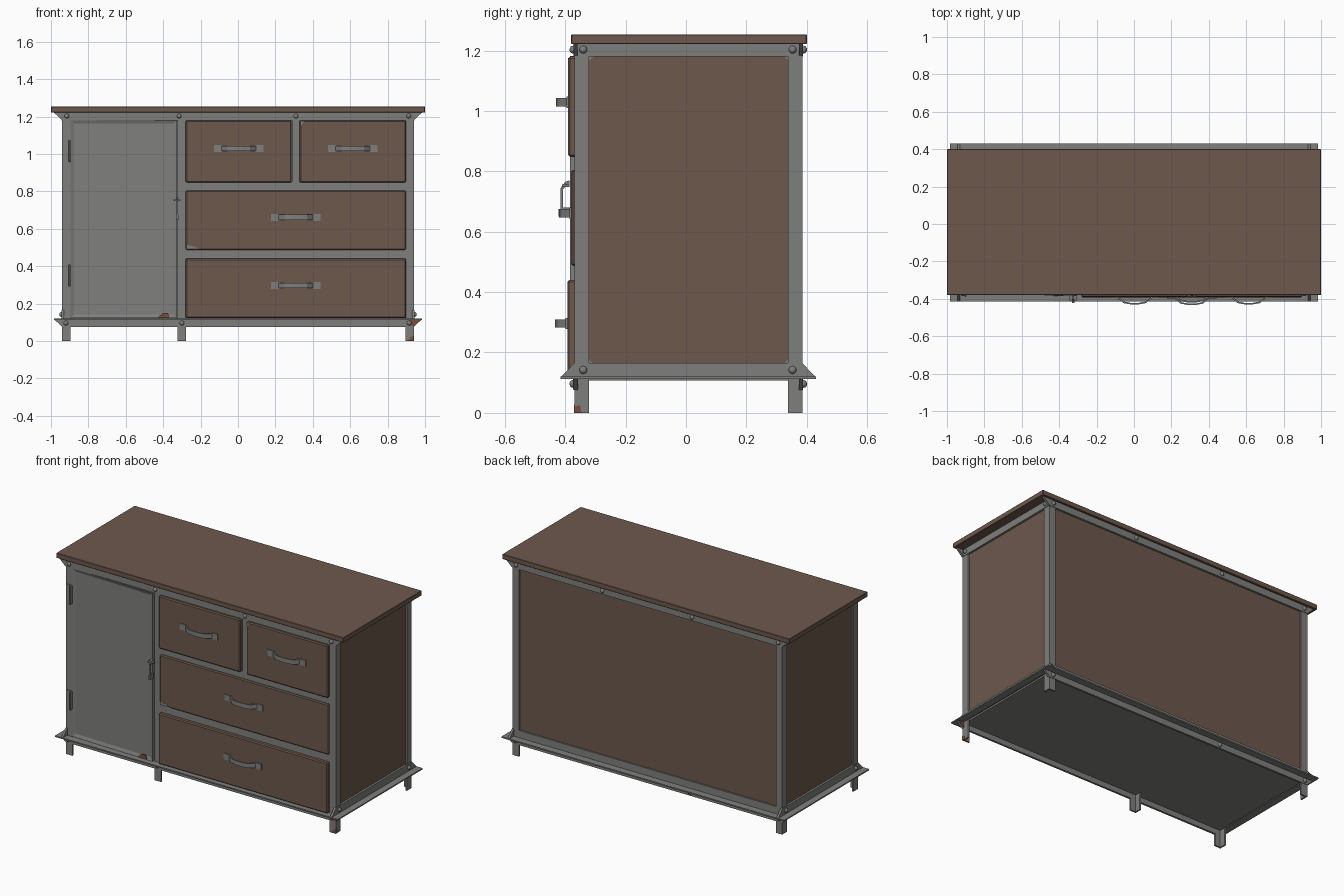
import bpy, bmesh, math
from mathutils import Vector, Matrix

if "Cube" in bpy.data.objects:
    bpy.data.objects.remove(bpy.data.objects["Cube"])


def material(name, rgb):
    m = bpy.data.materials.new(name)
    m.diffuse_color = (*rgb, 1)
    m.use_nodes = True
    m.node_tree.nodes["Principled BSDF"].inputs["Base Color"].default_value = m.diffuse_color
    return m


WOOD = material("brown wood", (0.152, 0.098, 0.073))
STEEL = material("grey steel", (0.212, 0.212, 0.206))
RUST = material("rust brown", (0.19, 0.075, 0.04))


def finish(name, bm, mat, bevel=0.0):
    bmesh.ops.recalc_face_normals(bm, faces=bm.faces)
    me = bpy.data.meshes.new(name)
    bm.to_mesh(me)
    bm.free()
    me.materials.append(mat)
    ob = bpy.data.objects.new(name, me)
    bpy.context.collection.objects.link(ob)
    if bevel:
        mod = ob.modifiers.new("bevel", 'BEVEL')
        mod.width = bevel
        mod.segments = 1
    return ob


def prism(name, pts, axis, lo, hi, mat, bevel=0.0):
    """Extrude a 2D outline along an axis (outline uses the other two axes in order)."""
    def place(p, t):
        v = list(p)
        v.insert(axis, t)
        return v
    bm = bmesh.new()
    a = [bm.verts.new(place(p, lo)) for p in pts]
    b = [bm.verts.new(place(p, hi)) for p in pts]
    bm.faces.new(a)
    bm.faces.new(b[::-1])
    for i in range(len(pts)):
        j = (i + 1) % len(pts)
        bm.faces.new((a[i], b[i], b[j], a[j]))
    return finish(name, bm, mat, bevel)


def box(name, x0, x1, y0, y1, z0, z1, mat, bevel=0.0):
    return prism(name, [(x0, y0), (x1, y0), (x1, y1), (x0, y1)], 2, z0, z1, mat, bevel)


def bolt(x, y, z, axis, r=0.013):
    bm = bmesh.new()
    s = [r, r, r]
    s[axis] = 0.012
    bmesh.ops.create_uvsphere(bm, u_segments=10, v_segments=6, radius=1)
    bm.transform(Matrix.Translation((x, y, z)) @ Matrix.Diagonal((*s, 1)))
    for f in bm.faces:
        f.smooth = True
    finish("bolt", bm, STEEL)


X, YF, YB, T, W = 0.94, -0.37, 0.385, 0.01, 0.045   # frame extents, steel thickness, width

# Wooden top
box("top_board", -1, 1, -0.38, 0.40, 1.222, 1.253, WOOD, 0.002)

# Angle-iron corner posts, running down into the legs
for sx in (-1, 1):
    for y, inward, part in ((YF, 1, "front"), (YB, -1, "back")):
        a, b = sx * X, y
        c, d = sx * (X - W), y + inward * (W + 0.003)
        prism(part + "_post", [(a, b), (c, b), (c, b + inward * T), (a - sx * T, b + inward * T),
                               (a - sx * T, d), (a, d)], 2, 0, 1.22, STEEL)

# Middle front post with its leg
prism("middle_post", [(-0.323, YF), (-0.278, YF), (-0.278, YF + T), (-0.313, YF + T),
                      (-0.313, YF + W), (-0.323, YF + W)], 2, 0, 1.2, STEEL)

# Front cross rails and divider between the upper drawers
for z0, z1 in ((0.80, 0.85), (0.44, 0.488)):
    box("drawer_rail", -0.28, 0.90, YF + 0.001, YF + 0.035, z0, z1, STEEL)
box("drawer_divider", 0.288, 0.33, YF + 0.001, YF + 0.035, 0.85, 1.19, STEEL)

# Top and bottom rails on front and back, with tapered ends
for y0, y1, part in ((YF - 0.003, YF + T, "front"), (YB - T, YB + 0.003, "back")):
    prism(part + "_top_rail", [(-0.985, 1.222), (0.985, 1.222), (X, 1.18), (-X, 1.18)],
          1, y0, y1, STEEL)
    prism(part + "_bottom_rail", [(-0.985, 0.118), (0.985, 0.118), (X, 0.075), (-X, 0.075)],
          1, y0, y1, STEEL)
box("back_lower_strip", -0.9, 0.9, YB - T, YB, 0.115, 0.165, STEEL)

# Bottom flanges, mitred at the corners
for yi, yo, part in ((YF, -0.415, "front"), (YB, 0.43, "back")):
    prism(part + "_flange", [(-X, yi), (X, yi), (0.985, yo), (-0.985, yo)], 2, 0.112, 0.12, STEEL)
for sx in (-1, 1):
    prism("side_flange", [(sx * X, YF), (sx * X, YB), (sx * 0.985, 0.43), (sx * 0.985, -0.415)],
          2, 0.112, 0.12, STEEL)
    xs = sorted((sx * (X - T), sx * (X + 0.003)))
    prism("side_bottom_rail", [(-0.415, 0.118), (0.43, 0.118), (YB, 0.165), (YF, 0.165)],
          0, xs[0], xs[1], STEEL)
    box("side_top_rail", *xs, YF, YB, 1.18, 1.222, STEEL)
    # Wooden side panel with clipped corners, over a steel backing
    xp = sorted((sx * 0.905, sx * 0.928))
    prism("side_panel", [(-0.323, 0.18), (-0.305, 0.16), (0.322, 0.16), (0.34, 0.18),
                         (0.34, 1.165), (0.325, 1.182), (-0.305, 1.182), (-0.323, 1.165)],
          0, xp[0], xp[1], WOOD)
    xb = sorted((sx * 0.90, sx * 0.924))
    box("side_backing", *xb, YF + T, YB - T, 0.12, 1.21, STEEL)

# Back panel and floor
box("back_panel", -0.915, 0.915, YB - 0.028, YB - 0.011, 0.12, 1.21, WOOD)
box("floor", -0.93, 0.93, YF + T, YB - T, 0.108, 0.119, STEEL)
box("drawer_backing", -0.30, 0.91, YF + 0.02, YF + 0.03, 0.12, 1.2, STEEL)


def handle(x, y, z):
    """Bowed strap handle with two mounting tabs."""
    outer = [(-0.10, 0.0), (-0.06, -0.033), (-0.02, -0.04), (0.02, -0.04), (0.06, -0.033), (0.10, 0.0)]
    inner = [(0.088, 0.0), (0.056, -0.025), (0.02, -0.032), (-0.02, -0.032), (-0.056, -0.025), (-0.088, 0.0)]
    prism("drawer_handle", [(x + a, y + b) for a, b in outer + inner], 2, z - 0.014, z + 0.014, STEEL)
    for s in (-1, 1):
        box("handle_tab", x + s * 0.11 - 0.022, x + s * 0.11 + 0.022, y - 0.006, y + 0.002,
            z - 0.019, z + 0.019, STEEL)


# Drawer fronts: x0, x1, z0, z1, front face y
for x0, x1, z0, z1, y in ((-0.28, 0.287, 0.848, 1.18, -0.39), (0.33, 0.898, 0.848, 1.18, -0.39),
                          (-0.28, 0.898, 0.487, 0.805, -0.38), (-0.28, 0.898, 0.122, 0.44, -0.393)):
    box("drawer_front", x0, x1, y, YF + 0.02, z0, z1, WOOD, 0.006)
    handle((x0 + x1) / 2, y, (z0 + z1) / 2 + 0.015)

# Steel door with a recessed panel, very slightly ajar
bm = bmesh.new()
bmesh.ops.create_cube(bm, size=1)
bm.transform(Matrix.Translation((0.285, 0.009, 0.652)) @ Matrix.Diagonal((0.57, 0.018, 1.06, 1)))
bm.normal_update()
front = [f for f in bm.faces if f.normal.y < -0.9]
bmesh.ops.inset_region(bm, faces=front, thickness=0.028)
bmesh.ops.translate(bm, verts=front[0].verts, vec=(0, 0.008, 0))
door = finish("door", bm, STEEL)
door.location = (-0.896, -0.37, 0)
door.rotation_euler.z = -math.radians(1.5)
box("door_backing", -0.90, -0.31, YF + 0.028, YF + 0.036, 0.12, 1.2, STEEL)

# Hinges and door latch
for z in (1.015, 0.35):
    box("hinge_knuckle", -0.906, -0.895, -0.39, -0.365, z - 0.058, z + 0.058, STEEL, 0.003)
    box("hinge_leaf", -0.935, -0.90, -0.374, -0.368, z - 0.058, z + 0.058, STEEL)
prism("latch_handle", [(-0.385, 0.77), (-0.40, 0.765), (-0.415, 0.745), (-0.415, 0.67), (-0.385, 0.67),
                       (-0.385, 0.68), (-0.407, 0.68), (-0.407, 0.74), (-0.397, 0.752), (-0.385, 0.755)],
      0, -0.33, -0.32, STEEL)
box("latch_bar", -0.345, -0.308, -0.41, -0.385, 0.748, 0.757, STEEL)
box("latch_foot", -0.331, -0.319, -0.422, -0.38, 0.65, 0.675, STEEL)

# Bolts on all rails
for x in (-0.915, -0.315, 0.31, 0.912):
    bolt(x, YF - 0.004, 1.203, 1)
    bolt(x, YB + 0.004, 1.203, 1)
for x in (-0.92, -0.30, 0.915):
    bolt(x, YF - 0.004, 0.096, 1)
    bolt(x, YB + 0.004, 0.096, 1)
for sx in (-1, 1):
    for y in (-0.34, 0.353):
        bolt(sx * (X + 0.004), y, 1.203, 0)
        bolt(sx * (X + 0.004), y, 0.142, 0)

# Rust spots and worn wood corners as thin plates
prism("rust_spot", [(0.94, 0.078), (0.978, 0.114), (0.92, 0.114), (0.91, 0.085)], 1,
      YF - 0.005, YF + T + 0.002, RUST)
prism("rust_leg", [(0.905, 0), (0.941, 0), (0.941, 0.028), (0.925, 0.022)], 1, YF - 0.001, YF + 0.002, RUST)
prism("rust_leg_side", [(-0.371, 0), (-0.345, 0), (-0.352, 0.026), (-0.371, 0.02)], 0, 0.939, 0.941, RUST)
prism("rust_door", [(-0.43, 0.124), (-0.365, 0.124), (-0.375, 0.15), (-0.405, 0.148)], 1, -0.385, -0.381, RUST)
prism("worn_corner", [(-0.276, 0.491), (-0.20, 0.491), (-0.235, 0.505), (-0.276, 0.515)], 1,
      -0.3815, -0.379, STEEL)
prism("worn_corner", [(0.335, 1.15), (0.35, 1.168), (0.35, 1.176), (0.335, 1.176)], 1,
      -0.3915, -0.389, STEEL)
